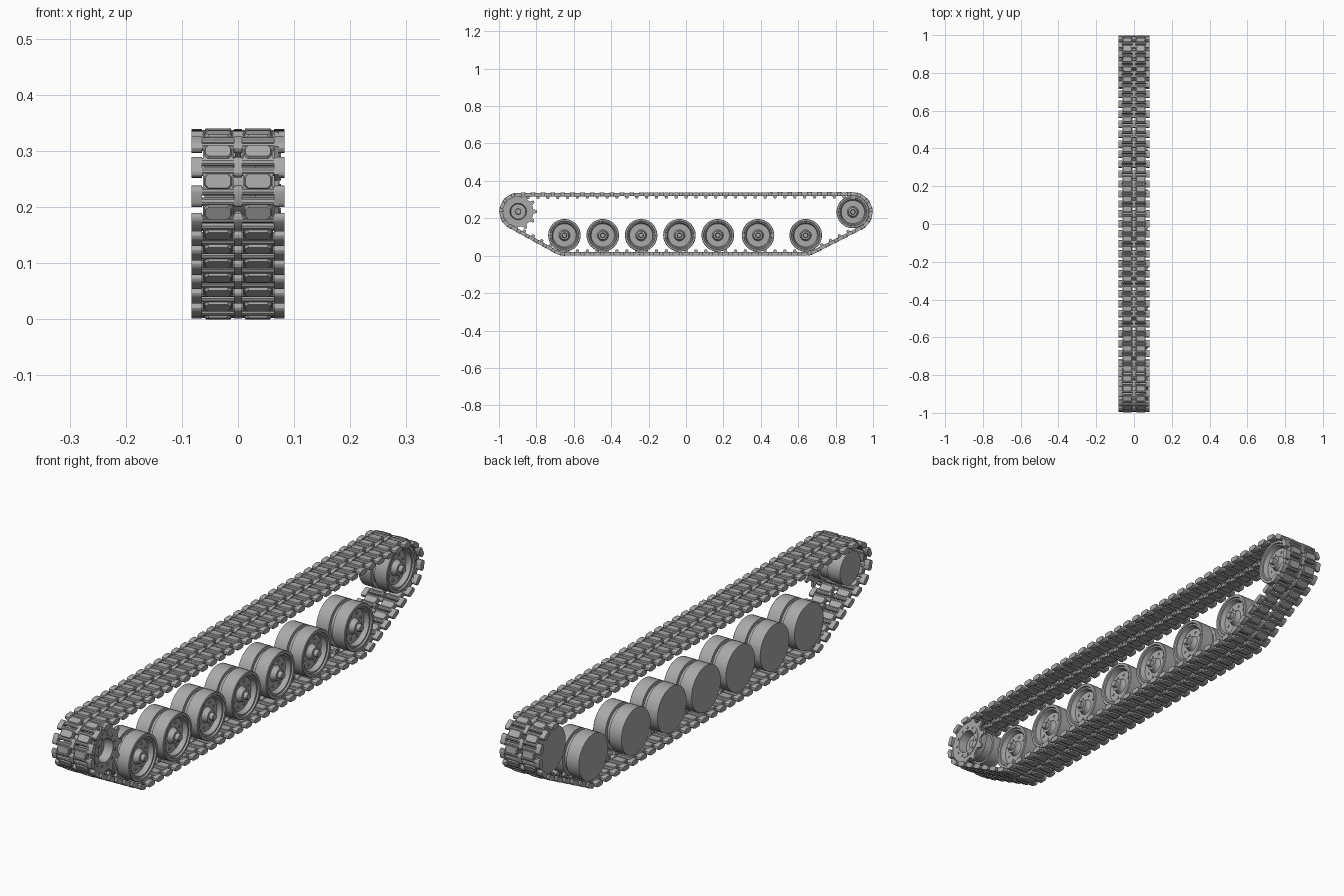
import bpy, bmesh
from math import sin, cos, pi, atan2, acos
from mathutils import Vector, Matrix

cube = bpy.data.objects.get("Cube")
if cube:
    bpy.data.objects.remove(cube, do_unlink=True)

steel = bpy.data.materials.new("grey_steel")
steel.use_nodes = True
GREY = (0.4, 0.4, 0.4, 1)
steel.diffuse_color = GREY
steel.node_tree.nodes["Principled BSDF"].inputs["Base Color"].default_value = GREY


def place(mesh, name, y=0, z=0, angle=0):
    ob = bpy.data.objects.new(name, mesh)
    ob.location = (0, y, z)
    ob.rotation_euler = (angle, 0, 0)
    bpy.context.collection.objects.link(ob)
    return ob


def finish(bm, name):
    bmesh.ops.remove_doubles(bm, verts=bm.verts, dist=1e-5)
    bmesh.ops.recalc_face_normals(bm, faces=bm.faces)
    mesh = bpy.data.meshes.new(name)
    bm.to_mesh(mesh)
    bm.free()
    mesh.materials.append(steel)
    # shade once per shared mesh
    ob = place(mesh, name)
    bpy.ops.object.select_all(action='DESELECT')
    ob.select_set(True)
    bpy.context.view_layer.objects.active = ob
    bpy.ops.object.shade_smooth_by_angle(angle=pi / 6)
    bpy.data.objects.remove(ob)
    return mesh


def prism(bm, points, x0, x1):
    """Extrude a (y, z) outline along x."""
    face = bm.faces.new([bm.verts.new((x0, y, z)) for y, z in points])
    new = bmesh.ops.extrude_face_region(bm, geom=[face])["geom"]
    bmesh.ops.translate(bm, vec=(x1 - x0, 0, 0),
                        verts=[v for v in new if isinstance(v, bmesh.types.BMVert)])


def box(bm, x0, x1, y0, y1, z0, z1):
    prism(bm, [(y0, z0), (y1, z0), (y1, z1), (y0, z1)], x0, x1)


def circle(r, n, y=0, z=0):
    return [(y + r * cos(2 * pi * i / n), z + r * sin(2 * pi * i / n)) for i in range(n)]


def stadium(half, r, n=6):
    right = [(half + r * sin(pi * i / n), -r * cos(pi * i / n)) for i in range(n + 1)]
    return right + [(-y, -z) for y, z in right]


def lathe(bm, profile, steps=40):
    """Revolve an (x, radius) profile about the x axis."""
    verts = [bm.verts.new((x, 0, r)) for x, r in profile]
    edges = [bm.edges.new(p) for p in zip(verts, verts[1:])]
    bmesh.ops.spin(bm, geom=verts + edges, cent=(0, 0, 0), axis=(1, 0, 0),
                   angle=2 * pi, steps=steps)


def bolts(bm, count, ring, r, x0, x1):
    for i in range(count):
        a = 2 * pi * (i + 0.5) / count
        prism(bm, circle(r, 8, ring * cos(a), ring * sin(a)), x0, x1)


# Road wheel: twin tyres, flat inner side, dished outer side with hub
bm = bmesh.new()
lathe(bm, [(-.06, 0), (-.06, .087), (-.008, .087), (-.008, .074), (.008, .074),
           (.008, .087), (.058, .087), (.06, .085), (.06, .076), (.054, .074),
           (.054, .068), (.036, .062), (.036, .03), (.044, .025), (.056, .023),
           (.056, .014), (.07, .013), (.072, .011), (.072, 0)])
bolts(bm, 8, .046, .005, .03, .039)
wheel = finish(bm, "road_wheel")

# Drive sprocket: toothed ring outside, hollow hub, plain drum inside
bm = bmesh.new()
lathe(bm, [(-.06, 0), (-.06, .062), (-.008, .062), (-.008, .055), (.03, .055),
           (.03, .066), (.065, .066)], 44)
lathe(bm, [(.065, .066), (.074, .066), (.074, .044), (.04, .04), (.04, .016),
           (.05, .014), (.05, 0)], 44)
TEETH = 11
outline = []
for i in range(TEETH):
    for step, r in ((-.5, .08), (-.26, .082), (-.11, .1), (.11, .1), (.26, .082)):
        a = 2 * pi * (i + step) / TEETH
        outline.append((r * cos(a), r * sin(a)))
# toothed ring is an annulus so the hub stays open
for side in (.064, .072):
    rim = [bm.verts.new((side, y, z)) for y, z in outline]
    bore = [bm.verts.new((side, *(Vector(p).normalized() * .06))) for p in outline]
    count = len(rim)
    for i in range(count):
        j = (i + 1) % count
        bm.faces.new((rim[i], rim[j], bore[j], bore[i]))
    if side > .07:
        for i in range(count):
            j = (i + 1) % count
            bm.faces.new((front[i], front[j], rim[j], rim[i]))
    front = rim
bolts(bm, TEETH, .056, .0045, .07, .077)
sprocket = finish(bm, "drive_sprocket")

SPROCKET, IDLER = (-.897, .236), (.892, .234)
WHEEL_Z = .109
WHEEL_YS = (-.65, -.445, -.24, -.035, .17, .385, .64)
place(sprocket, "drive_sprocket", *SPROCKET)
place(wheel, "idler_wheel", *IDLER)
for i, y in enumerate(WHEEL_YS):
    place(wheel, f"road_wheel_{i + 1}", y, WHEEL_Z)

# Track link: two plates with chamfered pads, two pins
bm = bmesh.new()
for s in (-1, 1):
    x0, x1 = sorted((s * .009, s * .062))
    box(bm, x0, x1, -.018, .018, -.006, .006)
    for z0, z1 in ((.005, .011), (-.005, -.009)):
        cx, hx, hy, c = (x0 + x1) / 2, .0245, .0145, .006
        loops = []
        for z, k in ((z0, 0), (z1, .002)):
            a, b = hx - k, hy - k
            pts = [(a, b - c), (a - c, b), (c - a, b), (-a, b - c),
                   (-a, c - b), (c - a, -b), (a - c, -b), (a, c - b)]
            loops.append([bm.verts.new((cx + x, y, z)) for x, y in pts])
        bm.faces.new(loops[1])
        for i in range(8):
            j = (i + 1) % 8
            bm.faces.new((loops[0][i], loops[0][j], loops[1][j], loops[1][i]))
    prism(bm, circle(.0075, 10, s * .0175), -.064, .064)
link = finish(bm, "track_link")

# Connectors join neighbouring pins at both ends and the centre
bm = bmesh.new()
for x0, x1 in ((-.083, -.064), (.064, .083), (-.007, .007)):
    prism(bm, stadium(.01, .0095), x0, x1)
prism(bm, [(-.011, -.006), (.011, -.006), (.006, -.022), (-.006, -.022)], -.005, .005)
connector = finish(bm, "track_connector")

# Track path: arcs round four wheels joined by outer tangents
DEPTH = .011
rounds = [(Vector(SPROCKET), .101 - DEPTH), (Vector((WHEEL_YS[0], WHEEL_Z)), .109 - DEPTH),
          (Vector((WHEEL_YS[-1], WHEEL_Z)), .109 - DEPTH), (Vector(IDLER), .106 - DEPTH)]
normals = []
for (c1, r1), (c2, r2) in zip(rounds, rounds[1:] + rounds[:1]):
    d = c2 - c1
    normals.append(atan2(d.y, d.x) - acos((r1 - r2) / d.length))
path = []
for i, (c, r) in enumerate(rounds):
    start = normals[i - 1]
    sweep = (normals[i] - start) % (2 * pi)
    for k in range(33):
        a = start + sweep * k / 32
        path.append(c + r * Vector((cos(a), sin(a))))
path.append(path[0])
total = sum((b - a).length for a, b in zip(path, path[1:]))


def along(dist):
    dist %= total
    for a, b in zip(path, path[1:]):
        step = (b - a).length
        if dist <= step:
            return a.lerp(b, dist / step)
        dist -= step
    return path[-1]


LINKS = round(total / .053)
pitch = total / LINKS
for i in range(LINKS):
    for mesh, name, shift in ((link, "track_link", .5), (connector, "track_connector", 0)):
        s = (i + shift) * pitch
        p = along(s)
        t = along(s + pitch * .4) - along(s - pitch * .4)
        place(mesh, f"{name}_{i + 1}", p.x, p.y, atan2(-t.y, -t.x))
